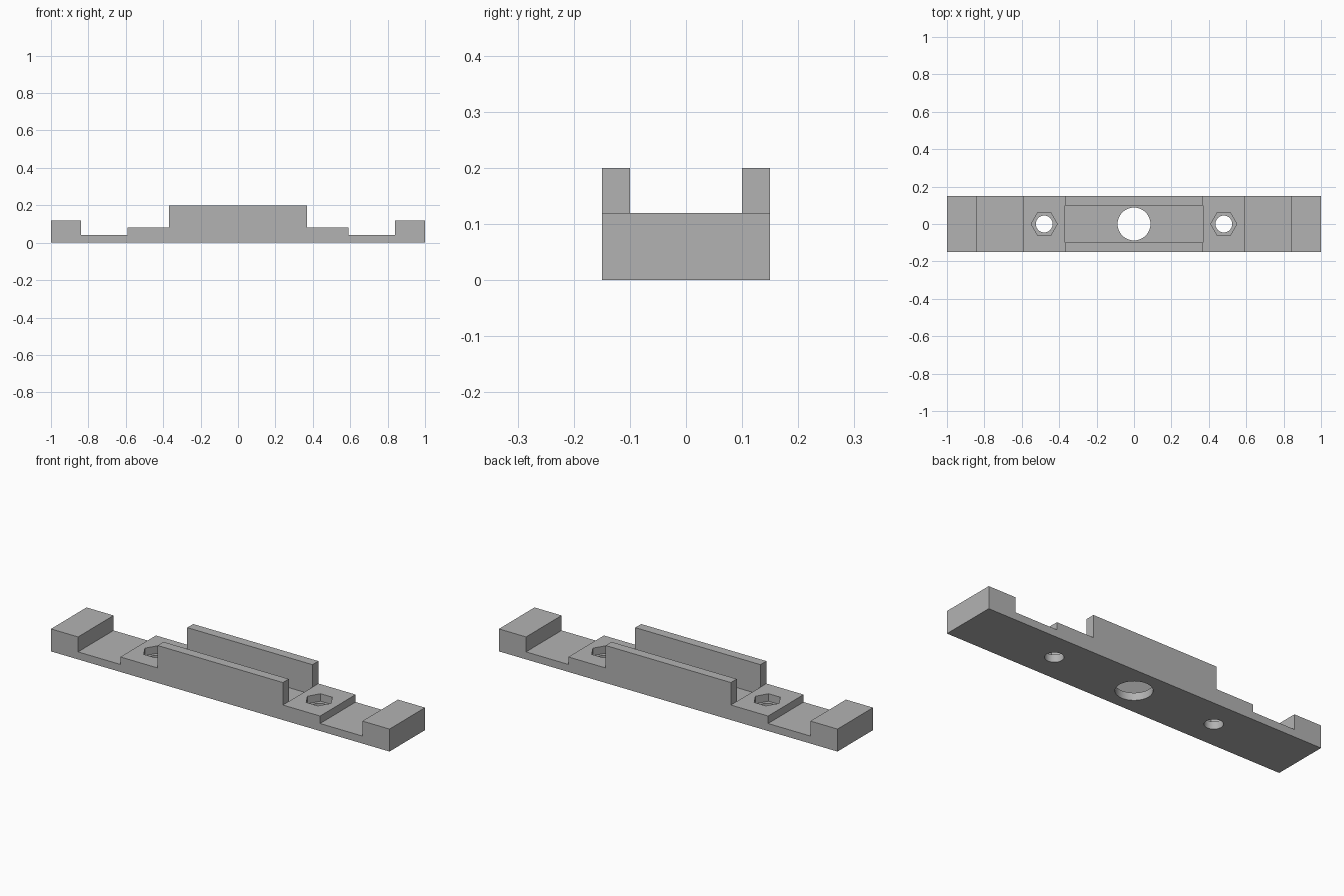
import bpy
import bmesh
from math import pi
from mathutils import Matrix

cube = bpy.data.objects.get("Cube")
if cube:
    bpy.data.objects.remove(cube, do_unlink=True)

# Main dimensions
HALF_WIDTH = 0.15
FLOOR = 0.04
RAIL_END = 0.37
BOLT_X = 0.48

grey = bpy.data.materials.new("plain grey")
grey.use_nodes = True
colour = (0.45, 0.45, 0.45, 1)
grey.diffuse_color = colour
grey.node_tree.nodes["Principled BSDF"].inputs["Base Color"].default_value = colour


def make_object(name, bm):
    bmesh.ops.recalc_face_normals(bm, faces=bm.faces[:])
    mesh = bpy.data.meshes.new(name)
    bm.to_mesh(mesh)
    bm.free()
    mesh.materials.append(grey)
    obj = bpy.data.objects.new(name, mesh)
    bpy.context.collection.objects.link(obj)
    return obj


def box(name, size, centre):
    bm = bmesh.new()
    bmesh.ops.create_cube(bm, size=1, matrix=Matrix.Translation(centre) @ Matrix.Diagonal((*size, 1)))
    return make_object(name, bm)


def prism(name, x, z, radius, sides, turn=0.0):
    """Upright prism starting at height z and passing above the plate."""
    top = 0.3
    bm = bmesh.new()
    bmesh.ops.create_cone(
        bm, cap_ends=True, segments=sides, radius1=radius, radius2=radius, depth=top - z,
        matrix=Matrix.Translation((x, 0, (z + top) / 2)) @ Matrix.Rotation(turn, 4, "Z"))
    return make_object(name, bm)


def cut(target, cutter):
    mod = target.modifiers.new(cutter.name, "BOOLEAN")
    mod.operation = "DIFFERENCE"
    mod.solver = "EXACT"
    mod.object = cutter
    cutter.hide_render = True
    bpy.context.view_layer.objects.active = target
    bpy.ops.object.modifier_apply(modifier=mod.name)
    bpy.data.objects.remove(cutter, do_unlink=True)


# Stepped bar: mirrored side profile extruded across the width
steps = [(RAIL_END, 0.2), (RAIL_END, 0.08), (0.59, 0.08), (0.59, FLOOR),
         (0.84, FLOOR), (0.84, 0.12), (1, 0.12), (1, 0)]
outline = steps + [(-x, z) for x, z in reversed(steps)]
bm = bmesh.new()
face = bm.faces.new([bm.verts.new((x, -HALF_WIDTH, z)) for x, z in outline])
extruded = bmesh.ops.extrude_face_region(bm, geom=[face])
bmesh.ops.translate(bm, vec=(0, 2 * HALF_WIDTH, 0),
                    verts=[v for v in extruded["geom"] if isinstance(v, bmesh.types.BMVert)])
bracket = make_object("mounting_bracket", bm)

# Channel between the two rails
cut(bracket, box("channel_cutter", (2 * RAIL_END, 0.2, 0.3), (0, 0, FLOOR + 0.15)))

# Central hole, bolt holes and hexagonal nut pockets
cut(bracket, prism("centre_hole_cutter", 0, -0.1, 0.088, 48))
for x in (-BOLT_X, BOLT_X):
    cut(bracket, prism("nut_pocket_cutter", x, FLOOR, 0.07, 6, pi / 6))
    cut(bracket, prism("bolt_hole_cutter", x, -0.1, 0.045, 32))

# Smooth hole walls, crisp edges
bpy.ops.object.select_all(action="DESELECT")
bracket.select_set(True)
bpy.context.view_layer.objects.active = bracket
bpy.ops.object.shade_smooth_by_angle(angle=pi / 6)
